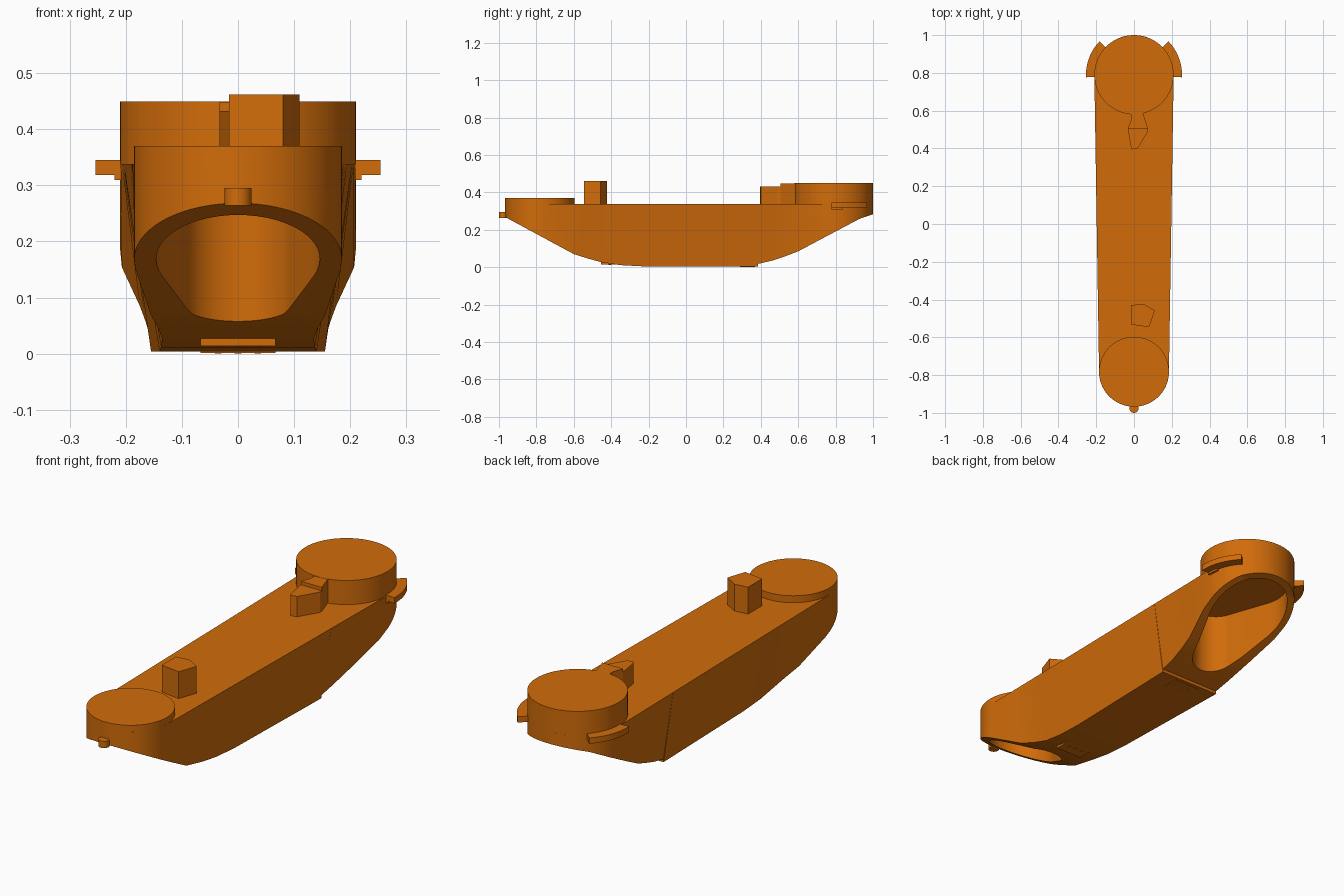
import bpy, bmesh, math

if "Cube" in bpy.data.objects:
    bpy.data.objects.remove(bpy.data.objects["Cube"], do_unlink=True)

orange = bpy.data.materials.new("burnt_orange")
orange.use_nodes = True
COLOUR = (0.64, 0.15, 0.003, 1)
orange.diffuse_color = COLOUR
for node in orange.node_tree.nodes:
    if node.type == 'BSDF_PRINCIPLED':
        node.inputs["Base Color"].default_value = COLOUR


def loft(name, loops):
    """Closed solid skinned over matching loops of 3D points."""
    bm = bmesh.new()
    rings = [[bm.verts.new(p) for p in loop] for loop in loops]
    bm.faces.new(rings[0])
    bm.faces.new(rings[-1])
    for a, b in zip(rings, rings[1:]):
        for i in range(len(a)):
            j = (i + 1) % len(a)
            bm.faces.new((a[i], b[i], b[j], a[j]))
    bmesh.ops.recalc_face_normals(bm, faces=bm.faces)
    mesh = bpy.data.meshes.new(name)
    bm.to_mesh(mesh)
    bm.free()
    mesh.materials.append(orange)
    obj = bpy.data.objects.new(name, mesh)
    bpy.context.collection.objects.link(obj)
    return obj


def prism(name, outline, z0, z1):
    """Plan outline extruded upwards."""
    return loft(name, [[(x, y, z) for x, y in outline] for z in (z0, z1)])


def activate(obj):
    bpy.ops.object.select_all(action='DESELECT')
    obj.select_set(True)
    bpy.context.view_layer.objects.active = obj


def smooth(obj):
    activate(obj)
    bpy.ops.object.shade_smooth_by_angle(angle=math.radians(25))


def subtract(obj, tool):
    """Apply a boolean cut and remove the helper."""
    tool.hide_render = True
    mod = obj.modifiers.new("cut", 'BOOLEAN')
    mod.operation, mod.object, mod.solver = 'DIFFERENCE', tool, 'EXACT'
    activate(obj)
    bpy.ops.object.modifier_apply(modifier=mod.name)
    bpy.data.objects.remove(tool, do_unlink=True)


def circle(cx, cy, r, n=64):
    return [(cx + r * math.cos(2 * math.pi * i / n), cy + r * math.sin(2 * math.pi * i / n))
            for i in range(n)]


def capsule(y0, r0, y1, r1, n=32):
    """Tapered outline around two circles, the first one nearer the front."""
    t = math.asin((r1 - r0) / (y1 - y0))
    pts = []
    for y, r, a0, a1 in ((y1, r1, -t, math.pi + t), (y0, r0, math.pi + t, 2 * math.pi - t)):
        for i in range(n + 1):
            a = a0 + (a1 - a0) * i / n
            pts.append((r * math.cos(a), y + r * math.sin(a)))
    return pts


FRONT_Y, FRONT_R = -0.782, 0.185
REAR_Y, REAR_R = 0.79, 0.21
DECK = 0.338


def front_slope(y):
    return 0.07 + (-0.6 - y) * 0.54


def rear_slope(y):
    return min(0.085 + (y - 0.6) * 0.53, 0.26 + (y - 0.93) * 0.33)


def deck_width(y):
    return FRONT_R + (REAR_R - FRONT_R) * (y - FRONT_Y) / (REAR_Y - FRONT_Y)


# Arm body stations: y, deck half width, belly half width, belly height
stations = []
for i in range(25):
    a = math.radians(1.5 + 88.5 * i / 24)
    y, w = FRONT_Y - FRONT_R * math.cos(a), FRONT_R * math.sin(a)
    stations.append((y, w, w, front_slope(y)))
for y, w, z in ((-0.75, 0.183, 0.151), (-0.6, 0.156, 0.07), (-0.52, 0.142, 0.045),
                (-0.45, 0.135, 0.026), (-0.35, 0.137, 0.011), (-0.22, 0.14, 0.004),
                (0.385, 0.155, 0.004), (0.386, 0.155, 0.018), (0.46, 0.158, 0.035),
                (0.53, 0.165, 0.058), (0.6, 0.175, 0.085), (0.73, 0.207, 0.154)):
    stations.append((y, deck_width(y), w, z))
for i in range(25):
    a = math.radians(90 - 88.5 * i / 24)
    y, w = REAR_Y + REAR_R * math.cos(a), REAR_R * math.sin(a)
    stations.append((y, w, w, rear_slope(y)))
body = loft("arm_body", [[(-t, y, DECK), (t, y, DECK), (b, y, z), (-b, y, z)]
                         for y, t, b, z in stations])

# Open pockets under both ends, narrowing towards the middle
subtract(body, prism("front_bore", [(x, -y) for x, y in capsule(0.66, 0.1, 0.782, 0.146)],
                     -0.1, 0.325))
subtract(body, prism("rear_bore", capsule(0.57, 0.105, REAR_Y, 0.178), -0.1, 0.325))
smooth(body)

# Round caps on the deck
smooth(prism("front_cap", circle(0, FRONT_Y, FRONT_R), DECK, 0.37))
smooth(prism("rear_cap", circle(0, REAR_Y, REAR_R), DECK, 0.449))

# Knob on the front tip
smooth(prism("front_knob", circle(0, -0.976, 0.024, 24), 0.264, 0.295))

# Upright post behind the front cap
prism("deck_post", [(-0.016, -0.43), (0.048, -0.422), (0.11, -0.458), (0.08, -0.546),
                    (-0.016, -0.532)], DECK - 0.01, 0.462)

# Pointer in front of the rear cap: neck and lower tip
prism("pointer_neck", [(-0.016, 0.61), (-0.016, 0.55), (-0.033, 0.505), (0.074, 0.505),
                       (0.048, 0.585), (0.048, 0.61)], DECK - 0.01, 0.448)
prism("pointer_tip", [(-0.033, 0.505), (-0.016, 0.405), (-0.01, 0.395), (0.02, 0.4),
                      (0.074, 0.49), (0.074, 0.505)], DECK - 0.01, 0.432)


# Curved flanges with a short lip on both sides of the rear end
def arc_band(r0, r1, a0, a1, sign, n=16):
    angles = [math.radians(a0 + (a1 - a0) * i / n) for i in range(n + 1)]
    ring = [(r1, a) for a in angles] + [(r0, a) for a in reversed(angles)]
    return [(sign * r * math.cos(a), REAR_Y + r * math.sin(a)) for r, a in ring]


for label, sign in (("left", 1), ("right", -1)):
    smooth(prism(label + "_flange", arc_band(0.2, 0.254, -3, 44, sign), 0.318, 0.345))
    smooth(prism(label + "_flange_lip", arc_band(0.2, 0.22, -3, 12, sign), 0.309, 0.319))

# Contact pads with tiny studs on the belly
for label, y0, y1, z in (("front", -0.455, -0.36, 0.014), ("rear", 0.29, 0.37, 0.0015)):
    prism(label + "_pad", [(-0.067, y0), (0.067, y0), (0.067, y1), (-0.067, y1)], z, z + 0.014)
    for i in (-1, 0, 1):
        prism(f"{label}_pad_stud_{i + 2}", circle(i * 0.035, (y0 + y1) / 2, 0.006, 12),
              z - 0.0015, z + 0.005)
